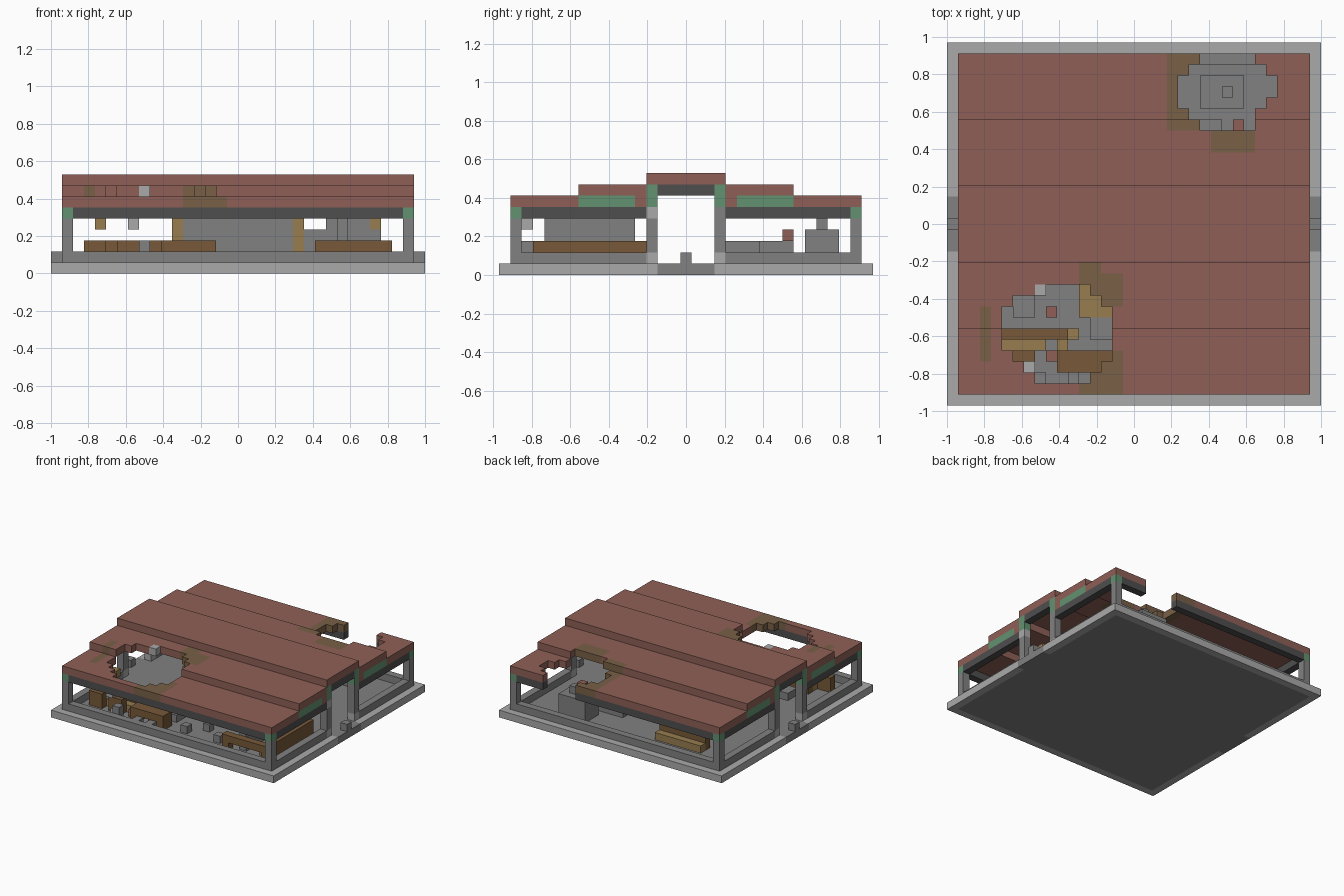
import bpy, bmesh
from mathutils import Vector

if "Cube" in bpy.data.objects:
    bpy.data.objects.remove(bpy.data.objects["Cube"])

U = 1 / 17          # block size
NX, NY = 34, 33     # footprint in blocks


def linear(c):
    c /= 255
    return c / 12.92 if c < 0.04 else ((c + 0.055) / 1.055) ** 2.4


def material(name, *rgb):
    m = bpy.data.materials.new(name)
    col = [linear(c) for c in rgb] + [1]
    m.use_nodes = True
    m.diffuse_color = col
    m.node_tree.nodes["Principled BSDF"].inputs["Base Color"].default_value = col
    return m


RED = material("red_roof", 143, 96, 86)
STAIN = material("mossy_roof", 120, 96, 70)
GREY = material("grey_stone", 129, 129, 129)
PALE = material("pale_stone", 170, 170, 170)
DARK = material("dark_beam", 78, 78, 78)
GREEN = material("weathered_green", 98, 145, 113)
WOOD = material("brown_wood", 119, 89, 57)
LIGHT = material("light_wood", 151, 125, 80)

DIRS = [Vector(d) for d in ((1, 0, 0), (-1, 0, 0), (0, 1, 0),
                            (0, -1, 0), (0, 0, 1), (0, 0, -1))]


def build(name, cells):
    """Make a mesh from a dict of block cells, keeping only the outer faces."""
    bm = bmesh.new()
    mats = list(dict.fromkeys(cells.values()))
    for c, mat in cells.items():
        mid = Vector(c) + Vector((0.5, 0.5, 0.5))
        for d in DIRS:
            if tuple(int(a + b) for a, b in zip(c, d)) in cells:
                continue
            s = Vector((d.y, d.z, d.x))
            t = d.cross(s)
            pts = [mid + (d + s * a + t * b) / 2
                   for a, b in ((-1, -1), (1, -1), (1, 1), (-1, 1))]
            f = bm.faces.new([bm.verts.new(
                ((p.x - NX / 2) * U, (p.y - NY / 2) * U, p.z * U)) for p in pts])
            f.material_index = mats.index(mat)
    bmesh.ops.remove_doubles(bm, verts=bm.verts, dist=U / 100)
    me = bpy.data.meshes.new(name)
    bm.to_mesh(me)
    bm.free()
    for m in mats:
        me.materials.append(m)
    ob = bpy.data.objects.new(name, me)
    bpy.context.collection.objects.link(ob)
    return ob


def block(mat, x, y, z):
    """Cells of a box; each range is (start, end) or one cell number."""
    r = [range(*v) if isinstance(v, tuple) else (v,) for v in (x, y, z)]
    return {(i, j, k): mat for i in r[0] for j in r[1] for k in r[2]}


def part(name, *blocks):
    cells = {}
    for b in blocks:
        cells.update(block(*b))
    return build(name, cells)


def both_ways(cells, x=True, y=True):
    """Mirror cells across the middle planes."""
    out = dict(cells)
    if x:
        out.update({(NX - 1 - i, j, k): m for (i, j, k), m in out.items()})
    if y:
        out.update({(i, NY - 1 - j, k): m for (i, j, k), m in out.items()})
    return out


# base slab with pale rim and grey entrances
base = block(PALE, (0, NX), (0, NY), 0)
base.update(block(GREY, (1, NX - 1), (1, NY - 1), 0))
base.update(both_ways(block(GREY, 0, (14, 19), 0)))
build("base", base)

# low wall round the floor and a bollard in each entrance
sill = block(GREY, (2, 32), 1, 1)
sill.update(block(GREY, 1, (2, 13), 1))
sill.update(block(GREY, 0, 16, 1))
build("low_wall", both_ways(sill))

# pillars with green heads
corner = block(GREY, 1, 1, (1, 5))
corner.update(block(GREEN, 1, 1, 5))
build("corner_pillars", both_ways(corner))
gate = block(GREY, 1, 13, (1, 6))
gate.update(block(GREEN, 1, 13, (6, 8)))
gate.update(block(PALE, 1, 13, 1))
gate = both_ways(gate)
gate.update(block(PALE, 32, 13, 5))
build("gate_pillars", gate)

# ragged holes: first row and the column span of each row
HOLES = [(2, [(8, 13), (7, 14), (6, 15), (5, 15), (5, 15), (5, 15),
              (5, 15), (6, 14), (8, 13)]),
         (25, [(23, 28), (22, 28), (21, 29), (21, 30), (21, 30),
               (22, 29), (23, 28)])]
gone = {(i, row + n) for row, spans in HOLES
        for n, s in enumerate(spans) for i in range(*s)}

# beams under the eaves and over the entrances
beam = block(DARK, (2, 32), 1, 5)
beam.update(block(DARK, 1, (2, 13), 5))
beam.update(block(DARK, 1, (14, 19), 7))
build("beams", {c: m for c, m in both_ways(beam).items() if c[:2] not in gone})

# gable panels
gable = block(GREEN, 1, (7, 12), 6)
gable.update(block(RED, 1, 12, 6))
build("gable_panels", both_ways(gable))

# stepped roof with mossy patches
MOSS = [((12, 16), (1, 5)), ((12, 14), (11, 13)), ((13, 16), (9, 12)),
        ((3, 4), (4, 9)), ((20, 23), (25, 32)), ((24, 28), (23, 25))]
roof = block(RED, (1, 33), (1, 7), 6)
roof.update(block(RED, (1, 33), (7, 13), 7))
roof.update(block(RED, (1, 33), (13, 17), 8))
roof = both_ways(roof, x=False)
for i, j, k in roof:
    if any(a <= i < b and c <= j < d for (a, b), (c, d) in MOSS):
        roof[i, j, k] = STAIN
build("roof", {c: m for c, m in roof.items() if c[:2] not in gone})

# inner partition with wooden door posts
part("partition", (GREY, (12, 22), 13, (1, 5)), (LIGHT, 11, 13, (1, 5)),
     (LIGHT, 22, 13, (1, 5)), (GREY, (23, 30), 13, (1, 4)),
     (GREY, (25, 30), 13, 4), (LIGHT, 29, 13, 4))
part("shelf_unit", (GREY, 26, (4, 12), (1, 5)))

# front hall furniture
part("front_table", (WOOD, (10, 15), (3, 5), 2), (WOOD, 10, (3, 5), 1),
     (WOOD, 14, (3, 5), 1))
part("front_stools", (GREY, 11, 2, 1), (GREY, 13, 2, 1), (GREY, 8, 2, (1, 3)))
part("left_bench", (LIGHT, (5, 9), 5, 1), (WOOD, (5, 11), 6, (1, 3)))
part("crates", (WOOD, (3, 5), 4, (1, 3)), (WOOD, (6, 8), 4, (1, 3)))
part("timber_heap", (LIGHT, (12, 14), (8, 11), 1), (LIGHT, 14, 8, 1),
     (LIGHT, 11, 6, 1), (LIGHT, 10, 5, 1))
part("desk", (WOOD, (24, 31), 3, 2), (WOOD, 24, 3, 1), (WOOD, 30, 3, 1))
part("side_bench", (LIGHT, 29, (4, 13), 1), (WOOD, 30, (4, 13), (1, 3)))
part("floor_blocks", (GREY, 17, 4, 1), (GREY, 19, 6, 1), (GREY, 22, 4, 1),
     (GREY, (13, 15), (6, 8), 1), (GREY, (6, 8), (8, 10), 1))

# back hall furniture
part("back_bench", (LIGHT, (6, 13), 28, 1), (WOOD, (6, 13), 27, (1, 3)))
part("stone_heap", (GREY, (23, 27), (27, 30), (1, 4)), (GREY, 25, 28, 4))
part("low_benches", (GREY, (20, 25), (23, 26), (1, 3)),
     (GREY, (14, 17), (20, 23), (1, 3)), (GREY, (6, 9), (21, 23), (1, 3)))

# fallen rubble
rubble = [(9, 8), (10, 6), (9, 4), (12, 4), (24, 29), (25, 27), (26, 25)]
part("roof_rubble", *[(RED, i, j, 1 if j < 20 else 4 if j == 27 else 3)
                      for i, j in rubble if (i, j) != (25, 27)])
part("pale_rubble", (PALE, 8, 10, 7), (PALE, 7, 3, 1), (PALE, 7, 2, 4))
part("hanging_splinter", (LIGHT, 4, 7, 4))
